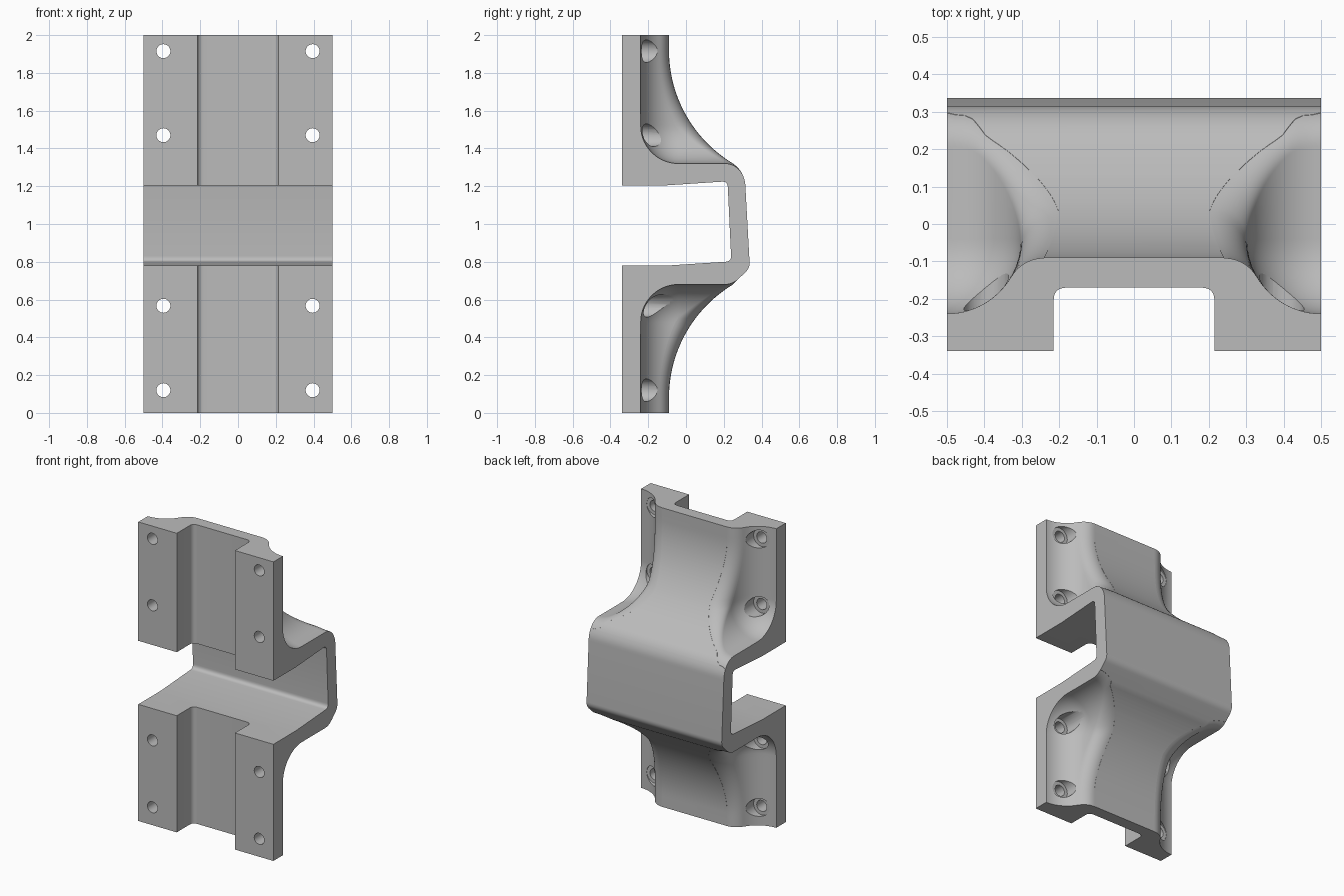
import bpy, bmesh, math
from mathutils import Matrix, Vector

cube = bpy.data.objects.get("Cube")
if cube:
    bpy.data.objects.remove(cube, do_unlink=True)

grey = bpy.data.materials.new("light_grey")
grey.use_nodes = True
colour = (0.5, 0.5, 0.5, 1)
grey.diffuse_color = colour
grey.node_tree.nodes["Principled BSDF"].inputs["Base Color"].default_value = colour


def make_object(name, bm):
    bmesh.ops.recalc_face_normals(bm, faces=bm.faces)
    mesh = bpy.data.meshes.new(name)
    bm.to_mesh(mesh)
    bm.free()
    mesh.materials.append(grey)
    obj = bpy.data.objects.new(name, mesh)
    bpy.context.collection.objects.link(obj)
    return obj


def extrude(name, points, offset):
    """Extrude a closed outline of 3D points."""
    bm = bmesh.new()
    face = bm.faces.new([bm.verts.new(p) for p in points])
    res = bmesh.ops.extrude_face_region(bm, geom=[face])
    moved = [v for v in res["geom"] if isinstance(v, bmesh.types.BMVert)]
    bmesh.ops.translate(bm, verts=moved, vec=offset)
    return make_object(name, bm)


def rounded(a, corner, b, size, n=6):
    """Points rounding a corner on the way from a to b."""
    a, c, b = Vector(a), Vector(corner), Vector(b)
    p, q = c + (a - c).normalized() * size, c + (b - c).normalized() * size
    return [tuple(p.lerp(c, i / n).lerp(c.lerp(q, i / n), i / n)) for i in range(n + 1)]


def arc(cy, cz, r, a0, a1, n):
    angles = [math.radians(a0 + (a1 - a0) * i / n) for i in range(n + 1)]
    return [(cy + r * math.cos(a), cz + r * math.sin(a)) for a in angles]


# Back outline (y, z) from the top down
R, TOP_Y = 0.7, -0.09
upper = arc(TOP_Y + R, 1.92, R, 180, 238.4, 28)
ey, ez = upper[-1]
r = 0.15
a = math.radians(58.4)
shoulder = arc(ey - r * math.cos(a), ez - r * math.sin(a), r, 58.4, 0, 10)[1:]
lower = [(y, 2 - z) for y, z in reversed(upper)]
chin = rounded((0.317, 1.19), (0.338, 0.767), lower[0], 0.03)
back = [(TOP_Y, 2.0)] + upper + shoulder + chin + lower + [(TOP_Y, 0.0)]


def back_y(z):
    if z >= 2 or z <= 0:
        return TOP_Y
    for (y0, z0), (y1, z1) in zip(back, back[1:]):
        if z0 >= z >= z1:
            return y0 + (y1 - y0) * (z0 - z) / max(z0 - z1, 1e-9)
    return TOP_Y


# Body with the cross slot in its front
low, high = (0.24, 0.802), (0.22, 1.226)
slot = [(-0.34, 0.78), (-0.1, 0.78)]
slot += rounded((-0.1, 0.78), low, high, 0.03) + rounded(low, high, (-0.1, 1.205), 0.03)
slot += [(-0.1, 1.205), (-0.34, 1.205)]
outline = back + [(-0.34, 0)] + slot + [(-0.34, 2)]
body = extrude("bracket_body", [(-0.5, y, z) for y, z in outline], (1, 0, 0))


def cut(cutter):
    mod = body.modifiers.new("cut", "BOOLEAN")
    mod.operation, mod.solver, mod.object = "DIFFERENCE", "EXACT", cutter
    bpy.context.view_layer.objects.active = body
    bpy.ops.object.modifier_apply(modifier=mod.name)
    bpy.data.objects.remove(cutter, do_unlink=True)


# Upright channel in the front
left, right = (-0.215, -0.17), (0.215, -0.17)
channel = [(-0.215, -0.5)] + rounded((-0.215, -0.5), left, right, 0.035)
channel += rounded(left, right, (0.215, -0.5), 0.035) + [(0.215, -0.5)]
cut(extrude("channel_cutter", [(x, y, -0.1) for x, y in channel], (0, 0, 2.2)))

# Side pockets: round-ended troughs with a rolled lip
POCKET_R, LIP_R, POCKET_Y, END_Z = 0.2, 0.1, -0.04, 0.52


def pocket_section(z, slope):
    """Half section (distance, y) of a pocket at a point of its spine."""
    f, steps = LIP_R, 200
    dc = POCKET_R + f
    for _ in range(12):
        cy, t = min((back_y(z + slope * (dc + f * k / steps))
                     - f * math.sqrt(1 - (k / steps) ** 2), f * k / steps)
                    for k in range(-steps, steps + 1))
        drop = min(0, cy - POCKET_Y)
        dc = math.sqrt((POCKET_R + f) ** 2 - drop ** 2)
    wall = math.degrees(math.atan2(drop, dc))
    pts = arc(0, POCKET_Y, POCKET_R, -90, wall, 14)
    pts += arc(dc, cy - 0.001, f, 180 + wall, math.degrees(math.acos(t / f)), 10)
    return pts + [(pts[-1][0], 0.6), (0, 0.6)]


def pocket_cutter(sx, sz):
    straight = [1.1 + (END_Z - 1.1) * i / 24 for i in range(25)]
    stations = [(h, 0) for h in straight]
    stations += [(END_Z, math.pi * i / 32) for i in range(1, 32)]
    stations += [(h, math.pi) for h in reversed(straight)]
    cache = {}
    bm = bmesh.new()
    rows = []
    for h, ang in stations:
        z, dx, dz = 1 + sz * h, -sx * math.cos(ang), -sz * math.sin(ang)
        key = (round(h, 4), round(math.sin(ang), 4))
        if key not in cache:
            cache[key] = pocket_section(z, dz)
        rows.append([bm.verts.new((sx * 0.501 + dx * d, y, z + dz * d))
                     for d, y in cache[key]])
    for p, q in zip(rows, rows[1:]):
        for i in range(len(p) - 1):
            bm.faces.new((p[i], p[i + 1], q[i + 1], q[i]))
    bm.faces.new(rows[0])
    bm.faces.new(rows[-1])
    bmesh.ops.remove_doubles(bm, verts=bm.verts, dist=1e-5)
    return make_object("pocket_cutter", bm)


for sx in (-1, 1):
    for sz in (-1, 1):
        cut(pocket_cutter(sx, sz))


# Bolt holes with counterbores behind
def drill(x, z, radius, y0, y1):
    bm = bmesh.new()
    place = Matrix.Translation((x, (y0 + y1) / 2, z)) @ Matrix.Rotation(math.pi / 2, 4, "X")
    bmesh.ops.create_cone(bm, cap_ends=True, segments=32, radius1=radius,
                          radius2=radius, depth=y1 - y0, matrix=place)
    cut(make_object("drill_cutter", bm))


for x in (-0.395, 0.395):
    for z in (0.12, 0.567, 1.47, 1.915):
        drill(x, z, 0.06, -0.236, -0.02)
        drill(x, z, 0.037, -0.5, -0.1)

# Smooth curved faces, keep machined edges sharp
bpy.ops.object.select_all(action="DESELECT")
body.select_set(True)
bpy.context.view_layer.objects.active = body
bpy.ops.object.shade_smooth_by_angle(angle=math.radians(25))
